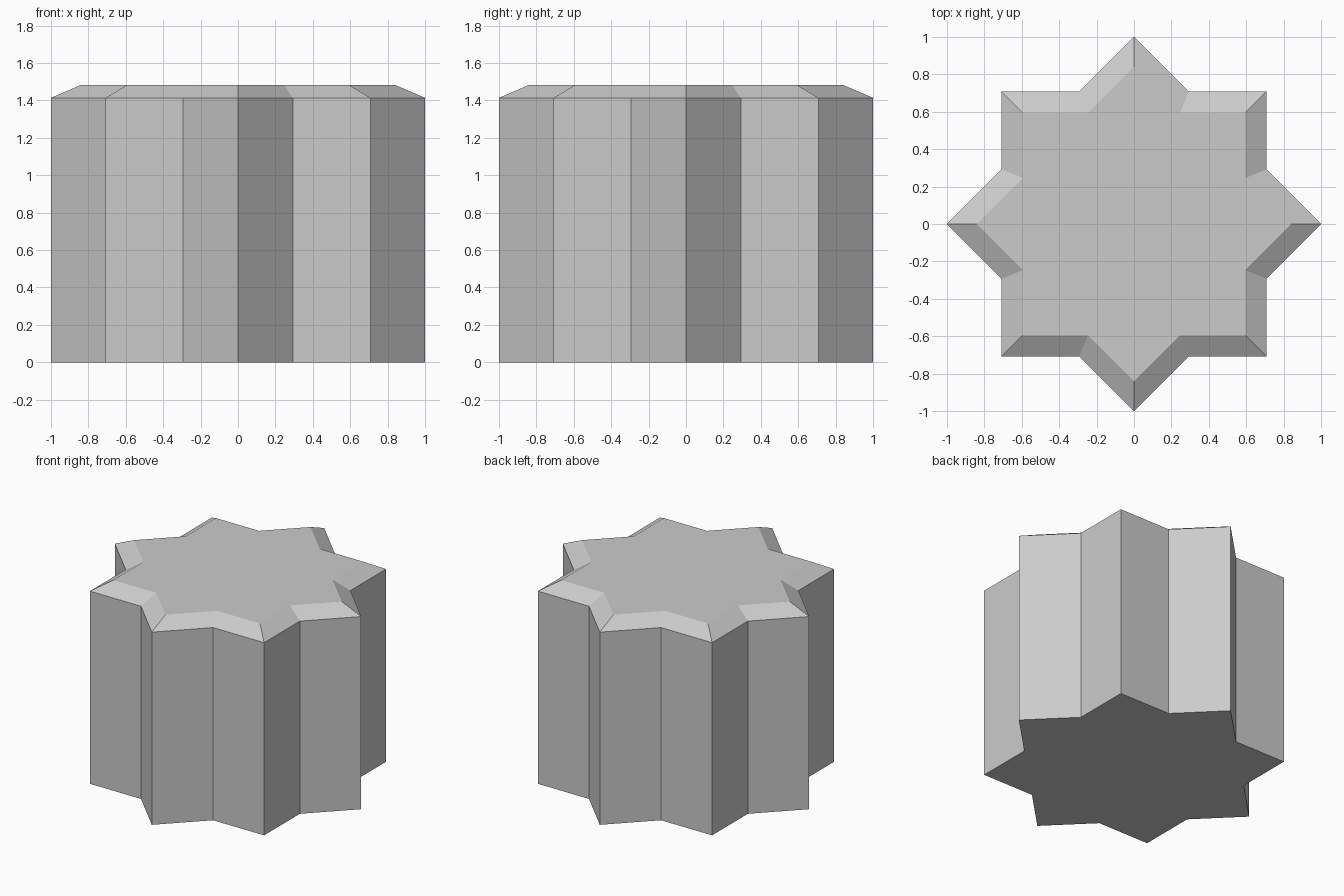
import bpy, bmesh
from math import sin, cos, pi

if "Cube" in bpy.data.objects:
    bpy.data.objects.remove(bpy.data.objects["Cube"])

WALL_H, TOP_H = 1.414, 1.482
R_TIP = 1.0
R_VALLEY = cos(pi / 4) / cos(pi / 8)   # where two crossed squares intersect
TOP_SCALE = 0.842


def star_ring(bm, z, scale):
    """Eight-pointed star outline with a tip on each axis."""
    ring = []
    for i in range(16):
        r = scale * (R_VALLEY if i % 2 else R_TIP)
        a = i * pi / 8
        ring.append(bm.verts.new((r * cos(a), r * sin(a), z)))
    return ring


bm = bmesh.new()
# Straight walls, then a sloped rim up to the smaller flat top
rings = [star_ring(bm, z, s) for z, s in
         ((0, 1), (WALL_H, 1), (TOP_H, TOP_SCALE))]
for lower, upper in zip(rings, rings[1:]):
    for i in range(16):
        j = (i + 1) % 16
        bm.faces.new((lower[i], lower[j], upper[j], upper[i]))

# Flat bottom and top caps
bm.faces.new(rings[0][::-1])
bm.faces.new(rings[-1])

mesh = bpy.data.meshes.new("star_prism")
bm.to_mesh(mesh)
bm.free()
bpy.context.collection.objects.link(bpy.data.objects.new("star_prism", mesh))
